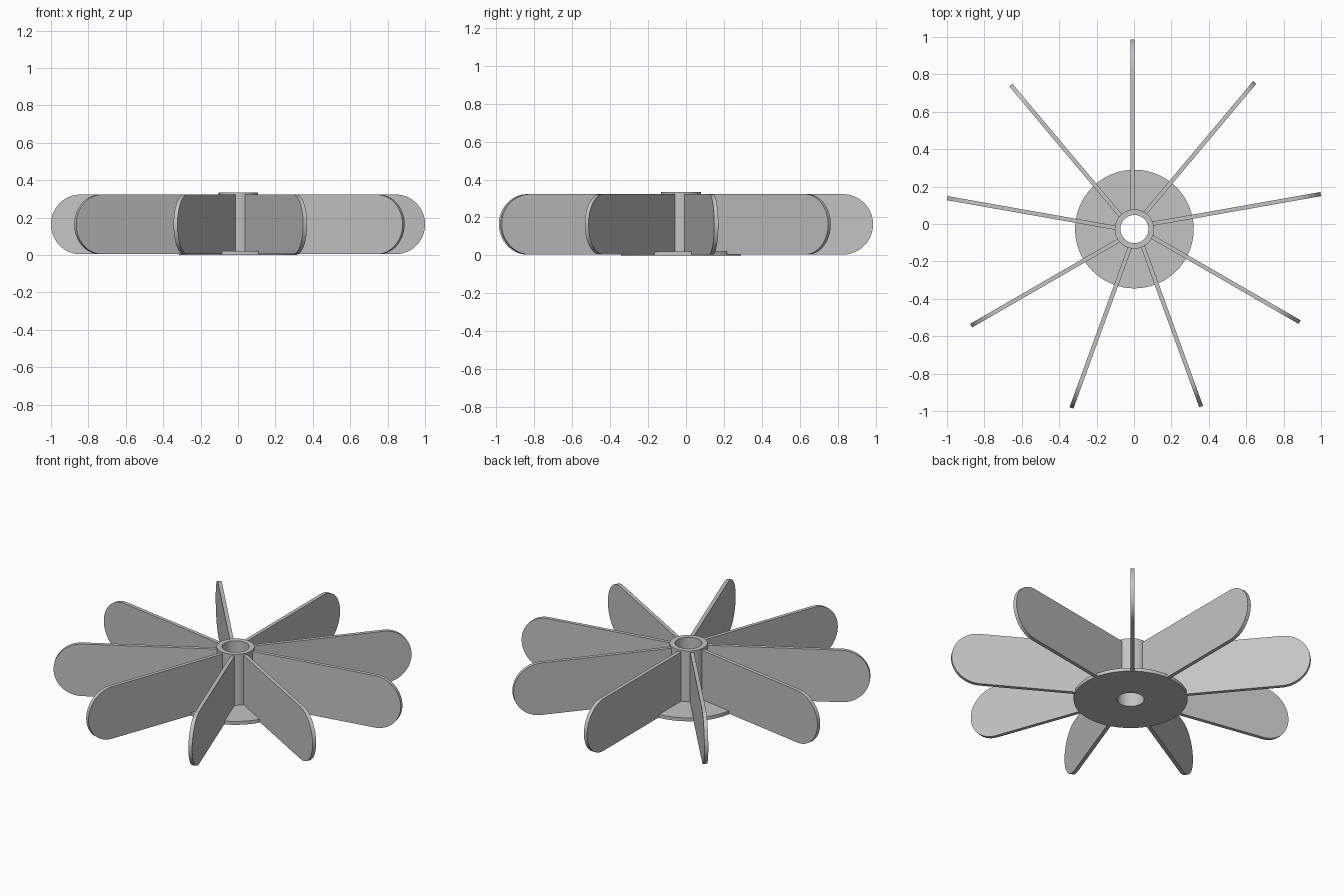
import bpy, bmesh, math
from mathutils import Matrix, Vector

cube = bpy.data.objects.get("Cube")
if cube:
    bpy.data.objects.remove(cube, do_unlink=True)

CENTRE = Vector((0.002, -0.027, 0))
HUB_R, HOLE_R, DISC_R = 0.105, 0.075, 0.317
BLADE_COUNT, REACH, THICK = 9, 1.0136, 0.022
BLADE_Z0, BLADE_Z1 = 0.004, 0.323

grey = bpy.data.materials.new("plain grey")
grey.use_nodes = True
colour = (0.55, 0.55, 0.55, 1)
grey.diffuse_color = colour
grey.node_tree.nodes["Principled BSDF"].inputs["Base Color"].default_value = colour


def add_object(name, bm):
    bmesh.ops.recalc_face_normals(bm, faces=bm.faces)
    mesh = bpy.data.meshes.new(name)
    bm.to_mesh(mesh)
    bm.free()
    mesh.materials.append(grey)
    obj = bpy.data.objects.new(name, mesh)
    bpy.context.collection.objects.link(obj)
    bpy.ops.object.select_all(action='DESELECT')
    obj.select_set(True)
    bpy.context.view_layer.objects.active = obj
    bpy.ops.object.shade_smooth_by_angle(angle=math.radians(30))
    return obj


def lathe(name, profile, steps=96):
    """Revolve a closed (radius, height) profile around the hub axis."""
    bm = bmesh.new()
    rings = []
    for i in range(steps):
        a = math.tau * i / steps
        rings.append([bm.verts.new((r * math.cos(a), r * math.sin(a), z)) for r, z in profile])
    for i, ring in enumerate(rings):
        after = rings[(i + 1) % steps]
        for j in range(len(profile)):
            k = (j + 1) % len(profile)
            bm.faces.new((ring[j], after[j], after[k], ring[k]))
    obj = add_object(name, bm)
    obj.location = CENTRE
    return obj


# Hub tube and base disc in one stepped section with an open bore
lathe("hub_and_base_disc", [(HOLE_R, 0), (DISC_R, 0), (DISC_R, 0.021),
                            (HUB_R, 0.021), (HUB_R, 0.333), (HOLE_R, 0.333)])


# Flat paddle blades with a fully rounded outer end
def blade(index):
    bm = bmesh.new()
    radius = (BLADE_Z1 - BLADE_Z0) / 2
    mid = (BLADE_Z0 + BLADE_Z1) / 2
    outline = [(HUB_R - 0.008, BLADE_Z1), (HUB_R - 0.008, BLADE_Z0)]
    for i in range(33):
        a = math.pi * (i / 32 - 0.5)
        outline.append((REACH - radius + radius * math.cos(a), mid + radius * math.sin(a)))
    face = bm.faces.new([bm.verts.new((x, 0, z)) for x, z in outline])
    grown = bmesh.ops.extrude_face_region(bm, geom=[face])["geom"]
    moved = [v for v in grown if isinstance(v, bmesh.types.BMVert)]
    bmesh.ops.translate(bm, verts=moved, vec=(0, THICK, 0))
    angle = math.pi / 2 + math.tau * index / BLADE_COUNT
    bm.transform(Matrix.Translation(CENTRE) @ Matrix.Rotation(angle, 4, 'Z'))
    add_object(f"blade_{index + 1}", bm)


for n in range(BLADE_COUNT):
    blade(n)
